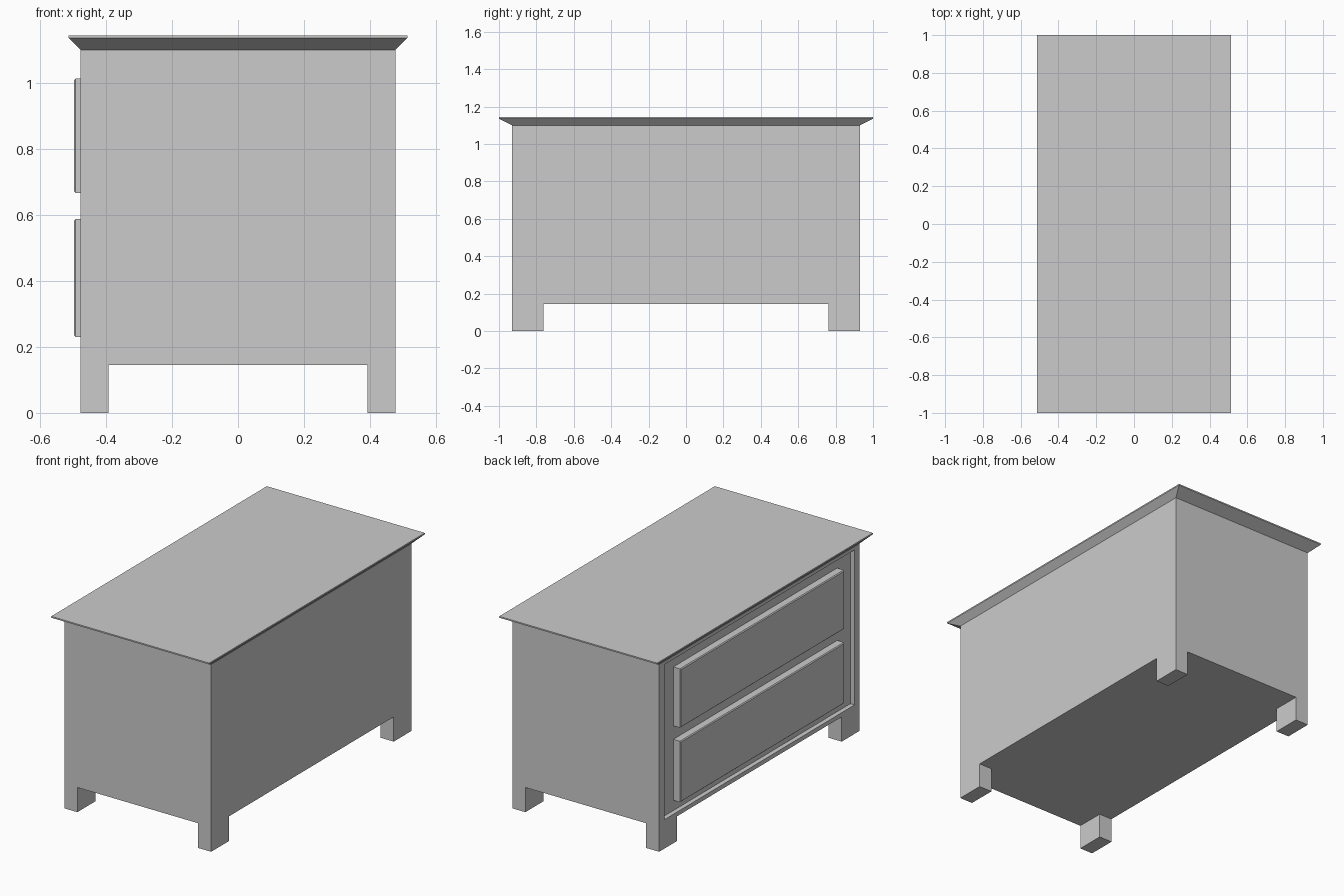
import bpy, bmesh
from mathutils import Vector

if "Cube" in bpy.data.objects:
    bpy.data.objects.remove(bpy.data.objects["Cube"])

BX, BY = 0.477, 0.93            # body half width and half length
Z_LEG, Z_BODY = 0.145, 1.10
RECESS = 0.027


def box_bm(lo, hi):
    bm = bmesh.new()
    bmesh.ops.create_cube(bm, size=1)
    for v in bm.verts:
        v.co = Vector([(a + b) / 2 + c * (b - a) for a, b, c in zip(lo, hi, v.co)])
    return bm


def finish(bm, name):
    bmesh.ops.recalc_face_normals(bm, faces=bm.faces[:])
    me = bpy.data.meshes.new(name)
    bm.to_mesh(me)
    bm.free()
    ob = bpy.data.objects.new(name, me)
    bpy.context.collection.objects.link(ob)
    return ob


def extrude(bm, faces, offset):
    res = bmesh.ops.extrude_face_region(bm, geom=faces)["geom"]
    verts = [g for g in res if isinstance(g, bmesh.types.BMVert)]
    bmesh.ops.translate(bm, verts=verts, vec=offset)
    old = [f for f in faces if f.is_valid]
    bmesh.ops.delete(bm, geom=old, context='FACES')


# Cabinet body: cut guide lines, pull the legs down and push the drawer recess in
bm = box_bm((-BX, -BY, Z_LEG), (BX, BY, Z_BODY))
cuts = [((x, 0, 0), (1, 0, 0)) for x in (-0.392, 0.392)]
cuts += [((0, y, 0), (0, 1, 0)) for y in (-0.882, -0.763, 0.763, 0.882)]
cuts += [((0, 0, z), (0, 0, 1)) for z in (0.17, 1.08)]
for co, no in cuts:
    bmesh.ops.bisect_plane(bm, geom=bm.verts[:] + bm.edges[:] + bm.faces[:],
                           plane_co=co, plane_no=no)
legs, panel, lid = [], [], []
for f in bm.faces:
    c = f.calc_center_median()
    if c.z < Z_LEG + 0.001 and abs(c.x) > 0.392 and abs(c.y) > 0.763:
        legs.append(f)
    elif c.x < -BX + 0.001 and abs(c.y) < 0.882 and 0.17 < c.z < 1.08:
        panel.append(f)
    elif c.z > Z_BODY - 0.001:
        lid.append(f)
extrude(bm, legs, (0, 0, -Z_LEG))
extrude(bm, panel, (RECESS, 0, 0))
bmesh.ops.delete(bm, geom=lid, context='FACES')
bmesh.ops.dissolve_limit(bm, angle_limit=0.01, verts=bm.verts[:], edges=bm.edges[:])
finish(bm, "cabinet_body")

# Table top: flared moulding with a thin vertical lip
bm = bmesh.new()
rings = []
for hx, hy, z in ((BX, BY, Z_BODY), (0.513, 1.0, 1.136), (0.513, 1.0, 1.144)):
    rings.append([bm.verts.new((sx * hx, sy * hy, z))
                  for sx, sy in ((-1, -1), (1, -1), (1, 1), (-1, 1))])
for a, b in zip(rings, rings[1:]):
    for i in range(4):
        j = (i + 1) % 4
        bm.faces.new((a[i], a[j], b[j], b[i]))
bm.faces.new(rings[-1])
finish(bm, "table_top")

# Two drawer fronts with slightly eased front edges
for name, z0, z1 in (("lower_drawer", 0.23, 0.588), ("upper_drawer", 0.667, 1.013)):
    back = -BX + RECESS
    bm = box_bm((-0.497, -0.76, z0), (back, 0.76, z1))
    bmesh.ops.delete(bm, geom=[f for f in bm.faces
                               if f.calc_center_median().x > back - 0.001], context='FACES')
    edges = [e for e in bm.edges if all(v.co.x < -0.49 for v in e.verts)]
    bmesh.ops.bevel(bm, geom=edges, offset=0.005, segments=1, affect='EDGES')
    finish(bm, name)
